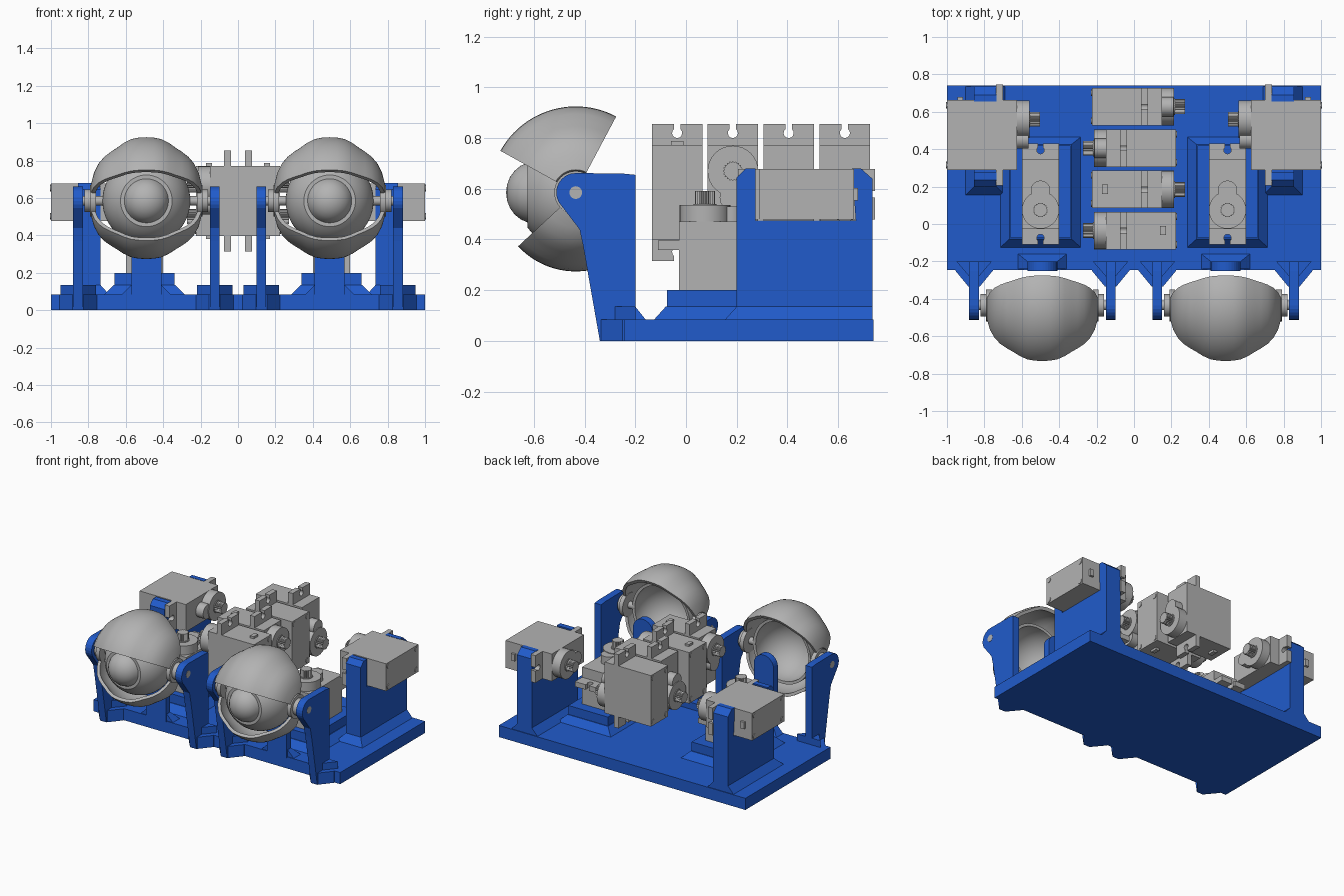
import bpy, bmesh
from math import sin, cos, pi, radians
from mathutils import Matrix, Vector

if "Cube" in bpy.data.objects:
    bpy.data.objects.remove(bpy.data.objects["Cube"])


def material(name, rgb):
    m = bpy.data.materials.new(name)
    m.use_nodes = True
    m.diffuse_color = (*rgb, 1)
    m.node_tree.nodes["Principled BSDF"].inputs["Base Color"].default_value = (*rgb, 1)
    return m


BLUE = material("blue plastic", (0.015, 0.105, 0.6))
GREY = material("light grey", (0.45, 0.45, 0.45))


def finish(bm, name, mat, matrix=None, smooth=False):
    bmesh.ops.remove_doubles(bm, verts=bm.verts, dist=1e-5)
    if matrix:
        bmesh.ops.transform(bm, matrix=matrix, verts=bm.verts)
    bmesh.ops.recalc_face_normals(bm, faces=bm.faces)
    me = bpy.data.meshes.new(name)
    bm.to_mesh(me)
    bm.free()
    ob = bpy.data.objects.new(name, me)
    bpy.context.collection.objects.link(ob)
    me.materials.append(mat)
    if smooth:
        bpy.ops.object.select_all(action="DESELECT")
        ob.select_set(True)
        bpy.context.view_layer.objects.active = ob
        bpy.ops.object.shade_smooth_by_angle(angle=radians(30))
    return ob


def loft(bm, low, high):
    """Solid between two matching polygons."""
    a = [bm.verts.new(p) for p in low]
    b = [bm.verts.new(p) for p in high]
    n = len(a)
    bm.faces.new(a)
    bm.faces.new(b[::-1])
    for i in range(n):
        j = (i + 1) % n
        bm.faces.new((a[i], b[i], b[j], a[j]))


def rect(x0, x1, y0, y1, z):
    return [(x0, y0, z), (x1, y0, z), (x1, y1, z), (x0, y1, z)]


def box(bm, x0, x1, y0, y1, z0, z1, flare=(0, 0, 0, 0)):
    """Box whose bottom may spread by flare (left, right, front, back)."""
    l, r, f, b = flare
    loft(bm, rect(x0 - l, x1 + r, y0 - f, y1 + b, z0), rect(x0, x1, y0, y1, z1))


def disc(bm, x, y, z0, z1, r, n=32):
    ring = [(x + r * cos(2 * pi * i / n), y + r * sin(2 * pi * i / n)) for i in range(n)]
    loft(bm, [(*p, z0) for p in ring], [(*p, z1) for p in ring])


def plan(bm, pts, z0, z1):
    loft(bm, [(*p, z0) for p in pts], [(*p, z1) for p in pts])


def side_slab(bm, pts, x0, x1):
    loft(bm, [(x0, *p) for p in pts], [(x1, *p) for p in pts])


def sweep(bm, section, a0, a1, steps):
    """Turn a closed (along x, radius) section about x; angle 0 faces -y."""
    full = abs(a1 - a0) >= 360
    rings = []
    for k in range(steps + 1):
        t = radians(a0 + (a1 - a0) * k / steps)
        rings.append([bm.verts.new((x, -r * cos(t), r * sin(t))) for x, r in section])
    n = len(section)
    for p, q in zip(rings, rings[1:]):
        for i in range(n):
            j = (i + 1) % n
            bm.faces.new((p[i], p[j], q[j], q[i]))
    if not full:
        bm.faces.new(rings[0])
        bm.faces.new(rings[-1])


# Base plate with raised servo pads
bm = bmesh.new()
box(bm, -1, 1, -0.245, 0.74, 0, 0.085)
for s in (-1, 1):
    box(bm, s * 0.5 - 0.16, s * 0.5 + 0.16, -0.075, 0.42, 0.08, 0.2)
    box(bm, s * 0.5 - 0.165, s * 0.5 + 0.165, -0.08, 0.425, 0.085, 0.135, (0.05, 0.05, 0.045, 0.04))
finish(bm, "base_plate", BLUE)

# Notched walls carrying the outer servos
wall = [(0.2, 0.08), (0.2, 0.645), (0.235, 0.68), (0.275, 0.68), (0.275, 0.475),
        (0.67, 0.475), (0.655, 0.68), (0.69, 0.68), (0.735, 0.64), (0.735, 0.08)]
for s, side in ((1, "left"), (-1, "right")):
    bm = bmesh.new()
    side_slab(bm, wall, s * 0.735, s * 0.855)
    x0, x1 = sorted((s * 0.735, s * 0.855))
    box(bm, x0, x1, 0.2, 0.735, 0.085, 0.135, (0.045, 0.045, 0.045, 0))
    finish(bm, side + "_servo_wall", BLUE)


def servo(name, origin, out, along, shaft=1):
    """Boxy servo: shaft points along out, long side runs along the other axis."""
    bm = bmesh.new()
    box(bm, -0.1, 0.1, -0.187, 0.187, -0.375, 0)
    # Mounting ears with keyhole slots
    for e in (-1, 1):
        hole = [(0.02 * sin(radians(a)), 0.235 - 0.02 * cos(radians(a))) for a in range(-140, 141, 28)]
        ear = [(-0.1, 0.18), (-0.1, 0.27), (-0.013, 0.27)] + hole + [(0.013, 0.27), (0.1, 0.27), (0.1, 0.18)]
        plan(bm, [(x, e * y) for x, y in ear], -0.112, -0.075)
    # Gear housing and splined shaft
    disc(bm, 0, 0.085, -0.01, 0.065, 0.1)
    disc(bm, 0, -0.02, -0.01, 0.06, 0.052)
    disc(bm, 0, 0.085, 0.06, 0.07, 0.045)
    spline = [((0.04 - 0.006 * (i % 2)) * cos(pi * i / 20), 0.085 + (0.04 - 0.006 * (i % 2)) * sin(pi * i / 20))
              for i in range(40)]
    plan(bm, spline, 0.06, 0.122)
    # Corner screws and cable outlet
    for x in (-0.075, 0.075):
        for y in (-0.16, 0.16):
            disc(bm, x, y, -0.379, -0.37, 0.018, 16)
    box(bm, -0.025, 0.025, 0.18, 0.203, -0.32, -0.29)
    z, y = Vector(out), Vector(along)
    x = y.cross(z)
    m = Matrix((x, y, z)).transposed().to_4x4()
    m.translation = origin
    finish(bm, name, GREY, m, True)


for i, (y, s, up) in enumerate(((-0.035, -1, 1), (0.185, 1, 1), (0.405, -1, -1), (0.627, 1, -1))):
    servo(f"center_servo_{i + 1}", (s * 0.15, y, 0.585), (s, 0, 0), (0, 0, up))
for s, side in ((1, "left"), (-1, "right")):
    servo(side + "_outer_servo", (s * 0.625, 0.475, 0.578), (-s, 0, 0), (0, 1, 0))
    servo(side + "_upright_servo", (s * 0.5, 0.16, 0.47), (0, 0, 1), (0, -1, 0))

# Arm outline: tapered foot with a rounded pivot end
PY, PZ = -0.435, 0.585
arm = [(-0.2, 0), (-0.2, 0.655), (-0.25, 0.66)]
arm += [(PY + 0.077 * cos(radians(a)), PZ + 0.077 * sin(radians(a))) for a in range(90, 216, 15)]
arm += [(-0.42, 0.44), (-0.405, 0.37), (-0.34, 0)]

# Lid outline: a ball with a bulge in the middle
half = [(0, 0.34), (0.04, 0.338), (0.08, 0.33), (0.12, 0.31), (0.155, 0.285), (0.19, 0.262),
        (0.225, 0.235), (0.255, 0.2), (0.28, 0.15), (0.295, 0.09)]


def lid_section(scale):
    outer = [(-x, r * scale) for x, r in half[:0:-1]] + [(x, r * scale) for x, r in half]
    return outer + [(x * 0.93, r * 0.93) for x, r in outer[::-1]]


for s, side in ((1, "left"), (-1, "right")):
    cx = s * 0.49
    center = Matrix.Translation((cx, PY, PZ))
    # Eyelids
    for part, a0, a1, k in (("upper", 29, 118, 1), ("lower", -43, -103, 0.915)):
        bm = bmesh.new()
        sweep(bm, lid_section(k), a0, a1, 24)
        finish(bm, f"{side}_{part}_eyelid", GREY, center, True)
    # Hollow eyeball, open at the back, with a raised cornea
    bm = bmesh.new()
    outer = [(0.235 * cos(radians(a)), 0.235 * sin(radians(a))) for a in range(96, 30, -6)]
    outer += [(0.16 + 0.115 * cos(radians(a)), 0.122 * sin(radians(a))) for a in range(75, -1, -15)]
    inner = [(0.215 * cos(radians(a)), 0.215 * sin(radians(a))) for a in range(0, 97, 8)]
    sweep(bm, outer + inner, 0, 360, 48)
    finish(bm, side + "_eyeball", GREY, center @ Matrix.Rotation(-pi / 2, 4, "Z"), True)
    # Hinge pins, lugs and arms on both sides of the eye
    for e, place in ((-1, "right"), (1, "left")):
        bm = bmesh.new()
        disc(bm, 0, 0, 0.215, 0.392, 0.025, 24)
        disc(bm, 0, 0, 0.27, 0.3, 0.085)
        disc(bm, 0, 0, 0.3, 0.33, 0.06)
        turn = center @ Matrix.Rotation(e * pi / 2, 4, "Y")
        finish(bm, f"{side}_eye_{place}_hinge", GREY, turn, True)
        bm = bmesh.new()
        ax = cx + e * 0.365
        side_slab(bm, arm, ax - 0.026, ax + 0.026)
        plan(bm, [(ax - 0.1, -0.2), (ax - 0.1, -0.25), (ax - 0.03, -0.335),
                  (ax + 0.03, -0.335), (ax + 0.1, -0.25), (ax + 0.1, -0.2)], 0, 0.085)
        plan(bm, [(ax - 0.095, -0.2), (ax - 0.026, -0.28), (ax + 0.026, -0.28), (ax + 0.095, -0.2)], 0.08, 0.135)
        finish(bm, f"{side}_eye_{place}_arm", BLUE)
    # Round-topped post behind the eye
    bm = bmesh.new()
    arch = [(cx - 0.08, 0.08)] + [(cx - 0.08 * cos(pi * i / 16), 0.56 + 0.08 * sin(pi * i / 16)) for i in range(17)]
    arch.append((cx + 0.08, 0.08))
    loft(bm, [(x, -0.25, z) for x, z in arch], [(x, -0.2, z) for x, z in arch])
    box(bm, cx - 0.08, cx + 0.08, -0.24, -0.2, 0.085, 0.135, (0.05, 0.05, 0, 0.04))
    finish(bm, side + "_eye_post", BLUE)
